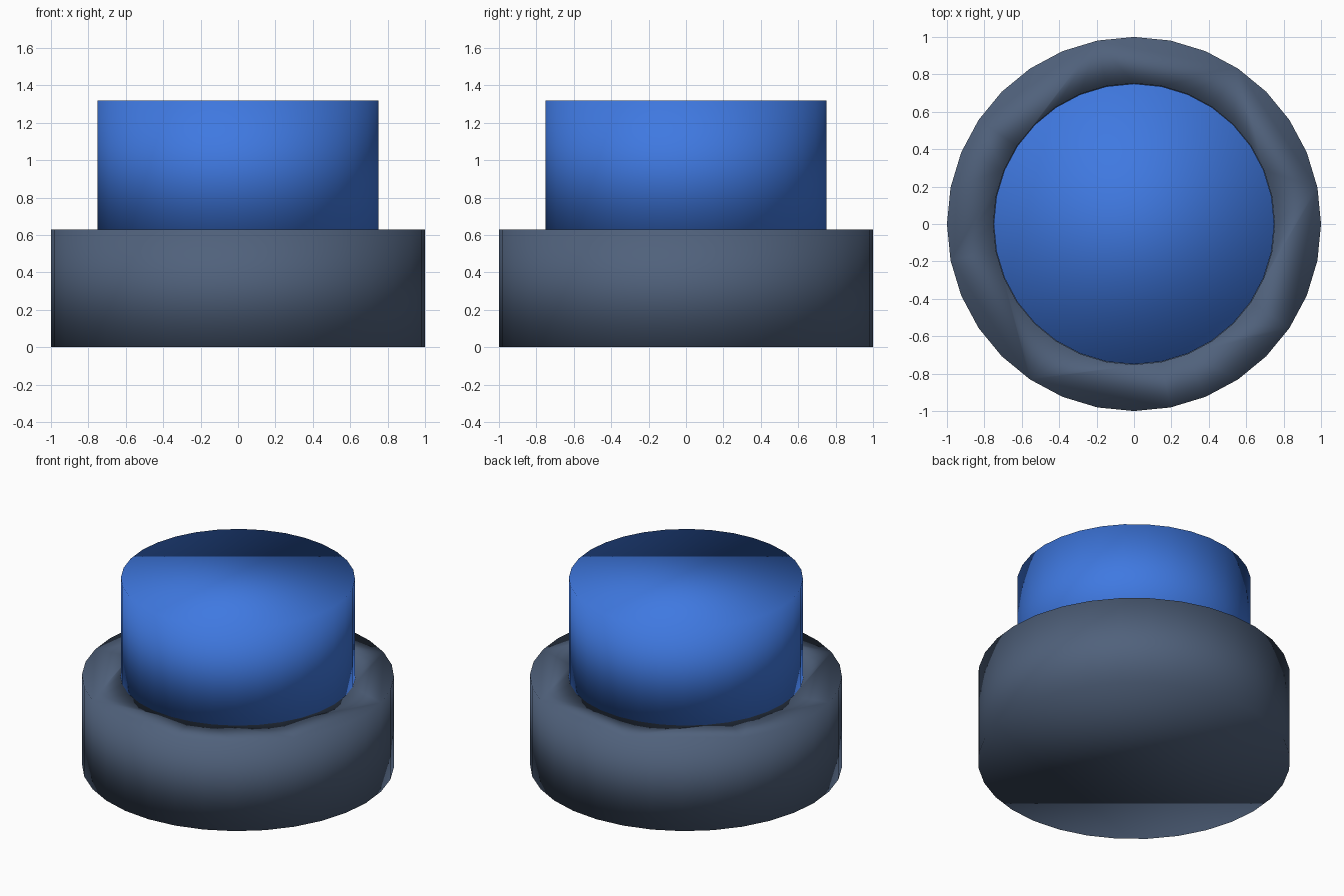
import bpy

cube = bpy.data.objects.get("Cube")
if cube:
    bpy.data.objects.remove(cube, do_unlink=True)


def material(name, colour):
    mat = bpy.data.materials.new(name)
    mat.use_nodes = True
    mat.diffuse_color = (*colour, 1)
    mat.node_tree.nodes["Principled BSDF"].inputs["Base Color"].default_value = (*colour, 1)
    return mat


def cylinder(name, radius, bottom, top, mat=None):
    """Upright 32-sided cylinder, smooth across its caps."""
    bpy.ops.mesh.primitive_cylinder_add(vertices=32, radius=radius, depth=top - bottom,
                                        location=(0, 0, (top + bottom) / 2))
    obj = bpy.context.object
    obj.name = name
    bpy.ops.object.shade_smooth()
    if mat:
        obj.data.materials.append(mat)
    return obj


slate = material("slate grey", (0.08, 0.12, 0.20))
blue = material("blue", (0.05, 0.19, 0.75))

# Housing with a shallow pocket, and the button cap seated in it
housing = cylinder("housing", 1.0, 0, 0.63, slate)
cap = cylinder("button_cap", 0.75, 0.58, 1.32, blue)

# Hidden cutter for the pocket
cutter = cylinder("pocket_cutter", 0.752, 0.53, 0.8, slate)
cutter.hide_render = True
cutter.hide_viewport = True
pocket = housing.modifiers.new("pocket", 'BOOLEAN')
pocket.operation = 'DIFFERENCE'
pocket.solver = 'EXACT'
pocket.object = cutter
